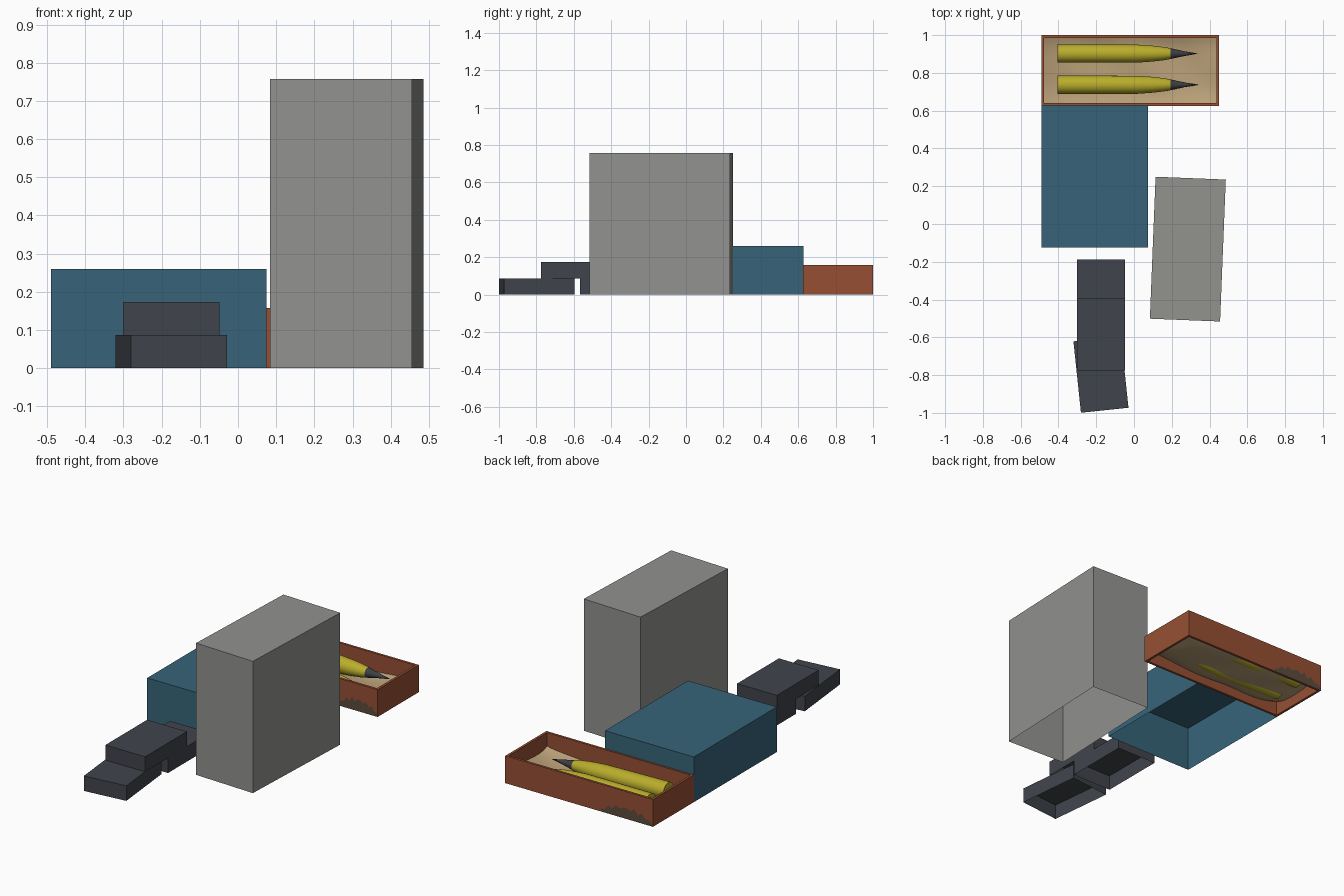
import bpy, bmesh, math
from mathutils import Matrix, Vector

if "Cube" in bpy.data.objects:
    bpy.data.objects.remove(bpy.data.objects["Cube"])


def mat(name, r, g, b):
    lin = lambda c: ((c / 255 + 0.055) / 1.055) ** 2.4 if c > 10 else c / 3294
    m = bpy.data.materials.new(name)
    m.diffuse_color = (lin(r), lin(g), lin(b), 1)
    m.use_nodes = True
    m.node_tree.nodes["Principled BSDF"].inputs["Base Color"].default_value = m.diffuse_color
    return m


GREY = mat("light grey", 146, 146, 143)
BLUE = mat("dusty blue", 55, 100, 121)
DARK = mat("charcoal", 64, 68, 75)
RUST = mat("rust red", 150, 79, 52)
WORN = mat("worn brown", 92, 76, 60)
SAND = mat("sand", 186, 160, 120)
YELLOW = mat("shell yellow", 186, 174, 44)
TIP = mat("tip grey", 62, 63, 68)


def finish(name, bm, *mats):
    me = bpy.data.meshes.new(name)
    bm.to_mesh(me)
    bm.free()
    for m in mats:
        me.materials.append(m)
    ob = bpy.data.objects.new(name, me)
    bpy.context.collection.objects.link(ob)
    return ob


def open_box(name, cx, cy, sx, sy, z0, z1, m, rot=0):
    """Box without a bottom face."""
    bm = bmesh.new()
    bmesh.ops.create_cube(bm, size=1, matrix=Matrix.Diagonal((sx, sy, z1 - z0, 1)))
    bm.normal_update()
    bmesh.ops.delete(bm, geom=[f for f in bm.faces if f.normal.z < -0.9], context='FACES')
    ob = finish(name, bm, m)
    ob.location = (cx, cy, (z0 + z1) / 2)
    ob.rotation_euler.z = math.radians(rot)
    return ob


# Large plain boxes
open_box("tall_grey_box", 0.285, -0.133, 0.372, 0.752, 0, 0.758, GREY, -2.3)
open_box("blue_box", -0.2075, 0.252, 0.565, 0.754, 0, 0.26, BLUE)

# Three small dark boxes, one stacked on the other two
open_box("dark_box_front", -0.175, -0.797, 0.253, 0.38, 0, 0.0865, DARK, 6)
open_box("dark_box_back", -0.175, -0.377, 0.253, 0.38, 0, 0.0865, DARK)
open_box("dark_box_top", -0.175, -0.585, 0.253, 0.38, 0.0865, 0.173, DARK)

# Open crate: wall ring with a thin rim
X0, X1, Y0, Y1, H, T = -0.49, 0.45, 0.626, 1.0, 0.157, 0.014
bm = bmesh.new()


def ring(i, z):
    return [bm.verts.new((x, y, z)) for x, y in
            ((X0 + i, Y0 + i), (X1 - i, Y0 + i), (X1 - i, Y1 - i), (X0 + i, Y1 - i))]


loops = [ring(0, 0), ring(0, H), ring(T, H), ring(T, 0)]
for a, b in zip(loops, loops[1:] + loops[:1]):
    for k in range(4):
        n = (k + 1) % 4
        bm.faces.new((a[k], a[n], b[n], b[k]))
bmesh.ops.recalc_face_normals(bm, faces=bm.faces)
finish("crate_walls", bm, RUST)


# Worn patches: thin ragged plates along the lower crate walls
def patch(name, xa, xb, y, face, height):
    bm = bmesh.new()
    n = 14
    pts = []
    for i in range(n + 1):
        t = i / n
        z = height * (math.sin(math.pi * t) ** 0.5 if 0 < t < 1 else 0.25)
        z *= 0.8 + 0.2 * math.sin(9 * t + i * 2.1)
        pts.append((xa + (xb - xa) * t, max(z, 0.008)))
    lo = [bm.verts.new((x, y, 0.001)) for x, z in pts]
    hi = [bm.verts.new((x, y, z)) for x, z in pts]
    for i in range(n):
        f = bm.faces.new((lo[i], lo[i + 1], hi[i + 1], hi[i]))
        f.normal_update()
        if f.normal.y * face < 0:
            f.normal_flip()
    finish(name, bm, WORN)


patch("worn_patch_back", -0.488, -0.16, Y1 + 0.0008, 1, 0.075)
patch("worn_patch_front", 0.2, 0.448, Y0 - 0.0008, -1, 0.08)

# Wavy sand bed, banked up against the walls
bm = bmesh.new()
bmesh.ops.create_grid(bm, x_segments=36, y_segments=16, size=1)
for v in bm.verts:
    u, w = v.co.x, v.co.y
    z = 0.034 + 0.03 * u ** 4 + 0.018 * w ** 4 + 0.004 * math.sin(7 * u + 3 * w)
    v.co = Vector(((X0 + X1) / 2 + u * ((X1 - X0) / 2 - T),
                   (Y0 + Y1) / 2 + w * ((Y1 - Y0) / 2 - T), z))
for f in bm.faces:
    f.smooth = True
finish("sand_bed", bm, SAND)


# Two pointed shells, turned around the x axis
def shell(name, y, z, tilt):
    prof = [(-0.373, 0), (-0.373, 0.048), (-0.1, 0.048), (0.05, 0.0475), (0.13, 0.042),
            (0.19, 0.035), (0.225, 0.0285), (0.3, 0.0125), (0.373, 0)]
    bm = bmesh.new()
    n = 24
    rows = []
    for x, r in prof:
        if r == 0:
            rows.append([bm.verts.new((x, 0, 0))] * n)
        else:
            rows.append([bm.verts.new((x, r * math.cos(k * math.tau / n),
                                       r * math.sin(k * math.tau / n))) for k in range(n)])
    for i in range(len(rows) - 1):
        for k in range(n):
            a, b = rows[i], rows[i + 1]
            j = (k + 1) % n
            f = bm.faces.new(list(dict.fromkeys((a[k], a[j], b[j], b[k]))))
            f.material_index = 1 if i >= 6 else 0
            f.smooth = i > 0
    bmesh.ops.recalc_face_normals(bm, faces=bm.faces)
    for e in bm.edges:
        if len(e.link_faces) == 2 and e.calc_face_angle(0) > 0.6:
            e.smooth = False
    ob = finish(name, bm, YELLOW, TIP)
    ob.location = (-0.032, y, z)
    ob.rotation_euler.y = math.radians(tilt)


shell("shell_back", 0.902, 0.082, 0)
shell("shell_front", 0.737, 0.076, 1.2)
